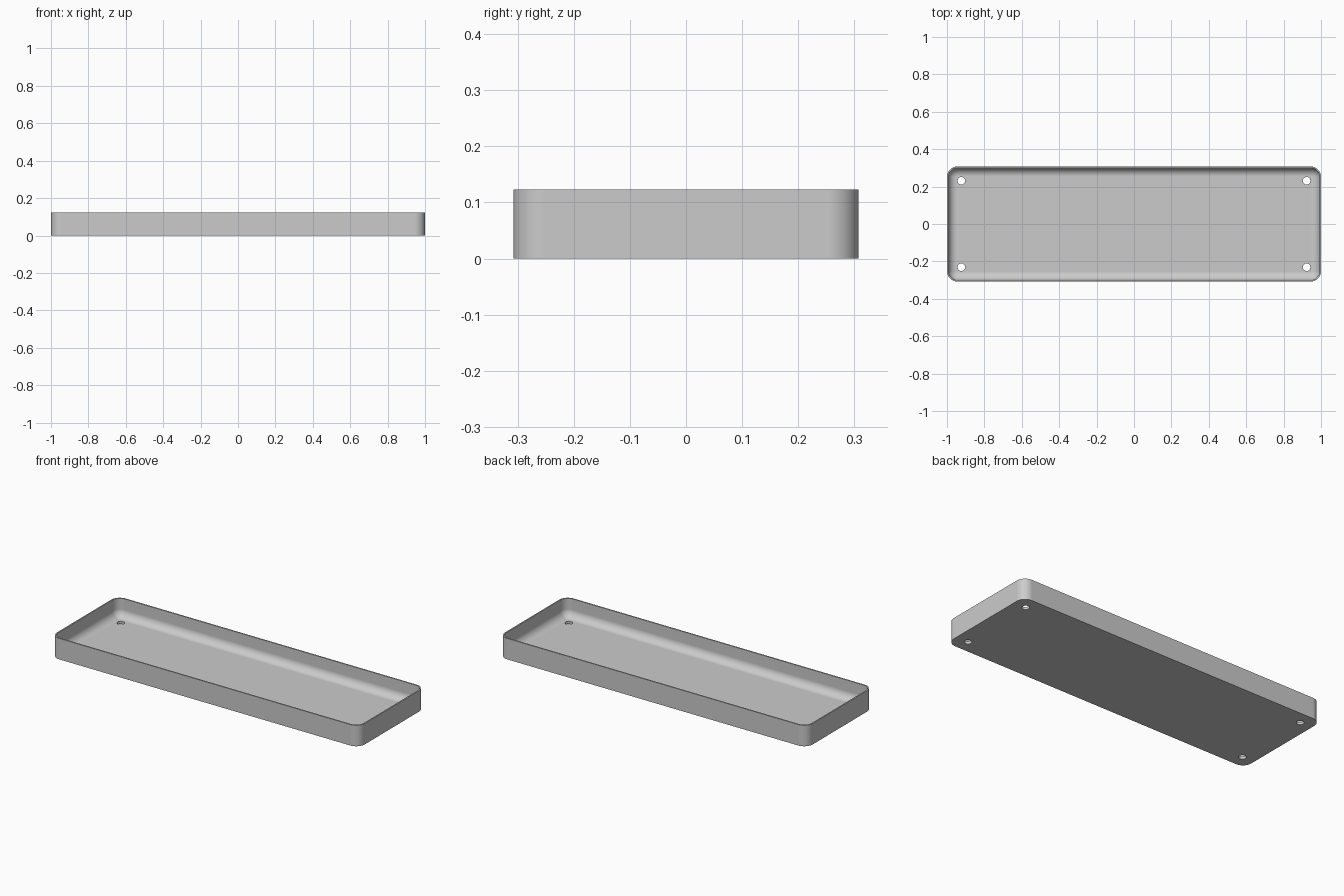
import bpy, bmesh
from math import sin, cos, pi

cube = bpy.data.objects.get("Cube")
if cube:
    bpy.data.objects.remove(cube, do_unlink=True)

HALF_X, HALF_Y, HEIGHT = 1.0, 0.3075, 0.123
CORNER, WALL, FLOOR, FILLET = 0.055, 0.008, 0.015, 0.045
CORNER_STEPS, FILLET_STEPS = 12, 10

grey = bpy.data.materials.new("light grey")
grey.use_nodes = True
grey.diffuse_color = (0.6, 0.6, 0.6, 1)
grey.node_tree.nodes["Principled BSDF"].inputs["Base Color"].default_value = (0.6, 0.6, 0.6, 1)


def rounded_loop(bm, inset, z):
    """Rounded rectangle of vertices, shrunk by inset."""
    r = CORNER - inset
    verts = []
    for i, (sx, sy) in enumerate([(1, 1), (-1, 1), (-1, -1), (1, -1)]):
        for k in range(CORNER_STEPS + 1):
            a = (i + k / CORNER_STEPS) * pi / 2
            verts.append(bm.verts.new((sx * (HALF_X - CORNER) + r * cos(a),
                                       sy * (HALF_Y - CORNER) + r * sin(a), z)))
    return verts


# Section of the tray: outer wall, rim, inner wall, fillet down to the floor
section = [(0, 0), (0, HEIGHT), (WALL, HEIGHT)]
for k in range(FILLET_STEPS + 1):
    a = k / FILLET_STEPS * pi / 2
    section.append((WALL + FILLET * (1 - cos(a)), FLOOR + FILLET * (1 - sin(a))))

bm = bmesh.new()
loops = [rounded_loop(bm, inset, z) for inset, z in section]
for low, high in zip(loops, loops[1:]):
    for i in range(len(low)):
        j = (i + 1) % len(low)
        bm.faces.new((low[i], low[j], high[j], high[i]))
bm.faces.new(list(reversed(loops[0])))
bm.faces.new(loops[-1])
bmesh.ops.recalc_face_normals(bm, faces=bm.faces)
mesh = bpy.data.meshes.new("tray")
bm.to_mesh(mesh)
bm.free()
tray = bpy.data.objects.new("tray", mesh)
bpy.context.collection.objects.link(tray)
mesh.materials.append(grey)

# Screw holes in the four corners of the floor
bpy.context.view_layer.objects.active = tray
for sx in (-1, 1):
    for sy in (-1, 1):
        bpy.ops.mesh.primitive_cylinder_add(vertices=32, radius=0.02, depth=0.08,
                                            location=(sx * 0.923, sy * 0.231, 0))
        cutter = bpy.context.object
        cutter.name = "hole_cutter"
        cutter.hide_render = True
        cutter.data.materials.append(grey)
        cut = tray.modifiers.new("hole", "BOOLEAN")
        cut.operation, cut.solver, cut.object = "DIFFERENCE", "EXACT", cutter
        bpy.context.view_layer.objects.active = tray
        bpy.ops.object.modifier_apply(modifier=cut.name)
        bpy.data.objects.remove(cutter, do_unlink=True)

# Smooth fillets, crisp rim and holes, flat floor
bpy.ops.object.select_all(action="DESELECT")
tray.select_set(True)
bpy.context.view_layer.objects.active = tray
bpy.ops.object.shade_smooth_by_angle(angle=pi / 6)
weighted = tray.modifiers.new("flat floor shading", "WEIGHTED_NORMAL")
weighted.keep_sharp = True
